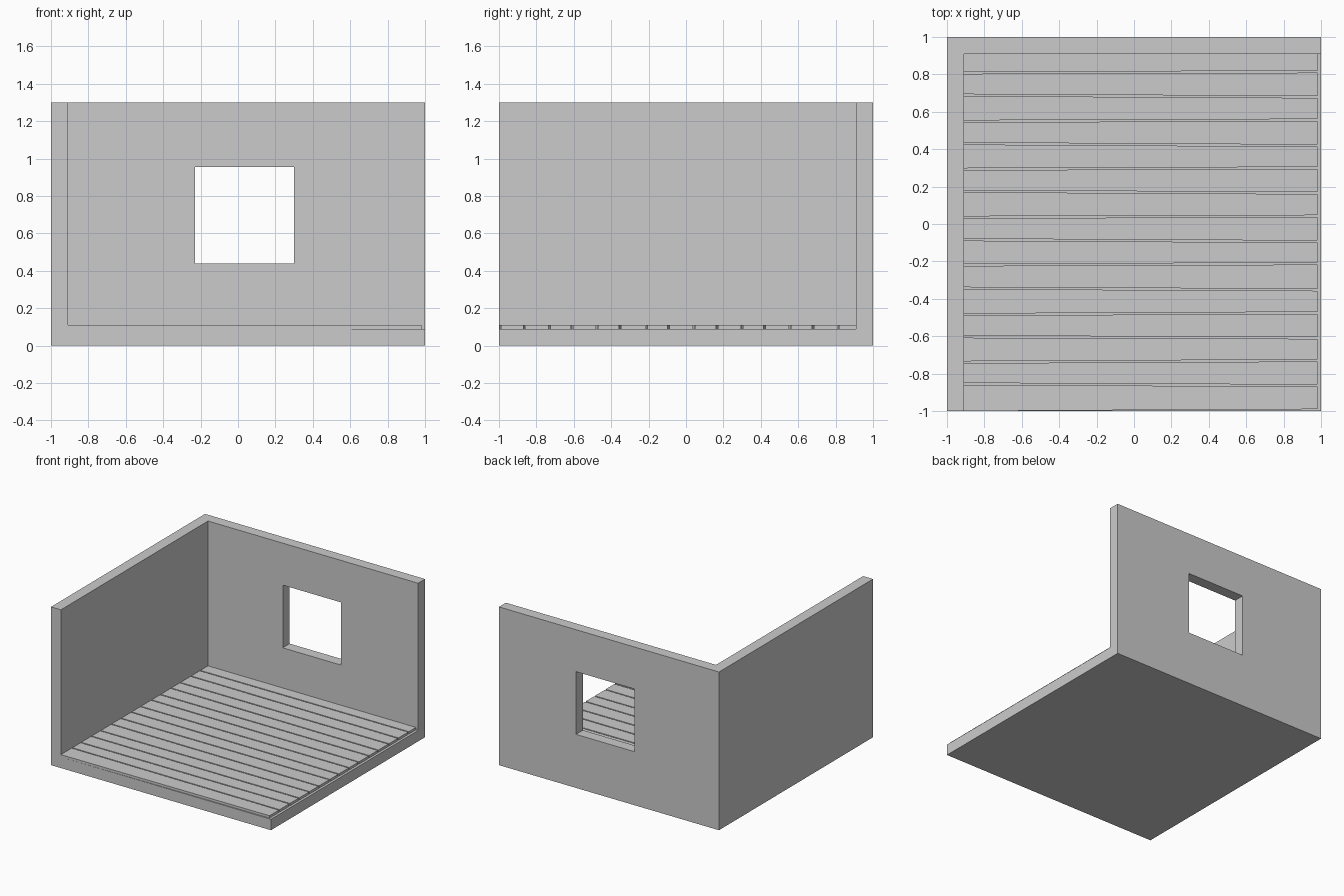
import bpy, bmesh

if "Cube" in bpy.data.objects:
    bpy.data.objects.remove(bpy.data.objects["Cube"])

FLOOR_Z, PLANK_Z, WALL_Z = 0.09, 0.11, 1.3
INNER = 0.91


def prism(name, outline, z0, z1):
    """Extrude a counter-clockwise plan outline from z0 to z1."""
    bm = bmesh.new()
    base = bm.faces.new([bm.verts.new((x, y, z0)) for x, y in outline])
    ext = bmesh.ops.extrude_face_region(bm, geom=[base])
    top = [v for v in ext["geom"] if isinstance(v, bmesh.types.BMVert)]
    bmesh.ops.translate(bm, verts=top, vec=(0, 0, z1 - z0))
    bmesh.ops.recalc_face_normals(bm, faces=bm.faces)
    mesh = bpy.data.meshes.new(name)
    bm.to_mesh(mesh)
    bm.free()
    obj = bpy.data.objects.new(name, mesh)
    bpy.context.collection.objects.link(obj)
    return obj


def box(name, x0, x1, y0, y1, z0, z1):
    return prism(name, [(x0, y0), (x1, y0), (x1, y1), (x0, y1)], z0, z1)


def cut(target, cutter):
    mod = target.modifiers.new(cutter.name, "BOOLEAN")
    mod.operation, mod.solver, mod.object = "DIFFERENCE", "EXACT", cutter
    cutter.hide_render = True
    cutter.display_type = "WIRE"


# Room shell: solid block with the interior and window opening carved out
shell = box("room_shell", -1, 1, -1, 1, 0, WALL_Z)
cut(shell, box("interior_cutter", -INNER, 1.2, -1.2, INNER, FLOOR_Z, 1.5))
cut(shell, box("window_cutter", -0.23, 0.30, 0.8, 1.2, 0.44, 0.955))

# Floorboards: seam centres (left end, right end), from back to front
seams = [(0.808, 0.814), (0.689, 0.679), (0.549, 0.556), (0.430, 0.419),
         (0.293, 0.300), (0.175, 0.165), (0.036, 0.042), (-0.084, -0.094),
         (-0.219, -0.212), (-0.343, -0.352), (-0.484, -0.475),
         (-0.603, -0.609), (-0.739, -0.730), (-0.855, -0.864),
         (-1.0, -0.990)]
gap = 0.005
back = (INNER + gap, INNER + gap)
for i, seam in enumerate(seams):
    last = i == len(seams) - 1
    g = 0.0 if last else gap
    prism(f"floorboard_{i + 1:02d}",
          [(-INNER, seam[0] + g), (0.98, seam[1] + g),
           (0.98, back[1] - gap), (-INNER, back[0] - gap)],
          FLOOR_Z, PLANK_Z)
    back = seam
